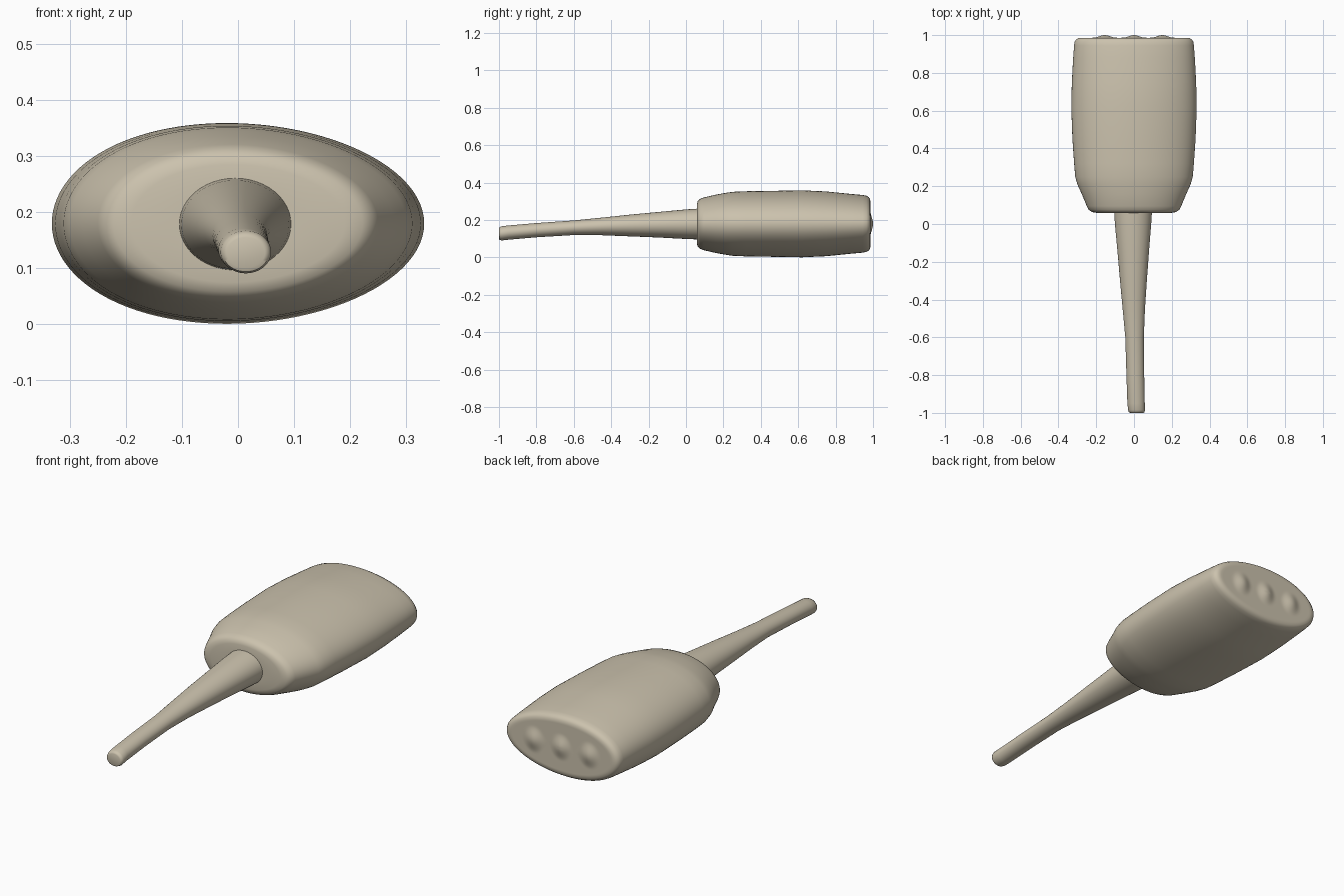
import bpy, bmesh, math

beige = bpy.data.materials.new("warm beige plastic")
beige.diffuse_color = (0.60, 0.54, 0.42, 1)


def loft(name, sections, segs, skew=0.0, relief=None):
    """Skin ellipses (y, centre x, centre z, half width, half height) along y."""
    bm = bmesh.new()
    rings = []
    for y, cx, cz, rx, rz in sections:
        ring = []
        for i in range(segs):
            t = 2 * math.pi * i / segs
            x = cx + rx * (math.cos(t) - skew * math.sin(t) ** 2)
            z = cz + rz * math.sin(t)
            ring.append(bm.verts.new((x, y + (relief(x, y, z) if relief else 0), z)))
        rings.append(ring)
    for a, b in zip(rings, rings[1:]):
        for i in range(segs):
            j = (i + 1) % segs
            bm.faces.new((a[i], a[j], b[j], b[i]))
    bm.faces.new(rings[0])
    bm.faces.new(rings[-1])
    bmesh.ops.recalc_face_normals(bm, faces=bm.faces)
    mesh = bpy.data.meshes.new(name)
    bm.to_mesh(mesh)
    bm.free()
    mesh.materials.append(beige)
    ob = bpy.data.objects.new(name, mesh)
    bpy.context.collection.objects.link(ob)
    bpy.ops.object.select_all(action='DESELECT')
    ob.select_set(True)
    bpy.context.view_layer.objects.active = ob
    bpy.ops.object.shade_smooth_by_angle(angle=math.radians(50))
    return ob


# Three soft bumps on the back end face
def bumps(x, y, z):
    if y < 0.98:
        return 0
    h = 0
    for bx in (-0.155, 0.0, 0.15):
        d = math.hypot((x - bx) / 0.06, (z - 0.18) / 0.07)
        if d < 1:
            h += 0.014 * 0.5 * (1 + math.cos(math.pi * d))
    return h


# Body: flattened oval housing with rounded ends
CZ = 0.18
body = [(0.058, 0.10, 0.06), (0.058, 0.19, 0.105), (0.063, 0.222, 0.122),
        (0.075, 0.24, 0.133), (0.095, 0.25, 0.141), (0.16, 0.277, 0.156),
        (0.21, 0.300, 0.165), (0.25, 0.311, 0.171), (0.32, 0.317, 0.174),
        (0.45, 0.326, 0.176), (0.62, 0.332, 0.179), (0.75, 0.329, 0.173),
        (0.88, 0.322, 0.160), (0.945, 0.317, 0.154), (0.965, 0.314, 0.150),
        (0.977, 0.306, 0.143), (0.984, 0.295, 0.133)]
# end face in concentric rings so that the bumps can be shaped
body += [(0.986, 0.28 * k / 24, 0.12 * k / 24) for k in range(24, 0, -1)]
loft("sensor_body", [(y, 0, CZ, rx, rz) for y, rx, rz in body], 96, 0.06, bumps)

# Cable: tapering, slightly drooping stem with a rounded tip
cable = [(-1.0, 0.014, 0.128, 0.034, 0.027), (-0.997, 0.014, 0.128, 0.041, 0.034),
         (-0.985, 0.014, 0.129, 0.045, 0.038), (-0.95, 0.011, 0.133, 0.046, 0.038),
         (-0.8, 0.007, 0.146, 0.047, 0.038), (-0.6, 0.003, 0.159, 0.049, 0.039),
         (-0.45, -0.001, 0.166, 0.059, 0.047), (-0.3, -0.003, 0.171, 0.071, 0.058),
         (-0.15, -0.004, 0.175, 0.083, 0.068), (0.0, -0.005, 0.178, 0.096, 0.079),
         (0.08, -0.005, 0.179, 0.101, 0.083)]
loft("cable_stem", cable, 48)
